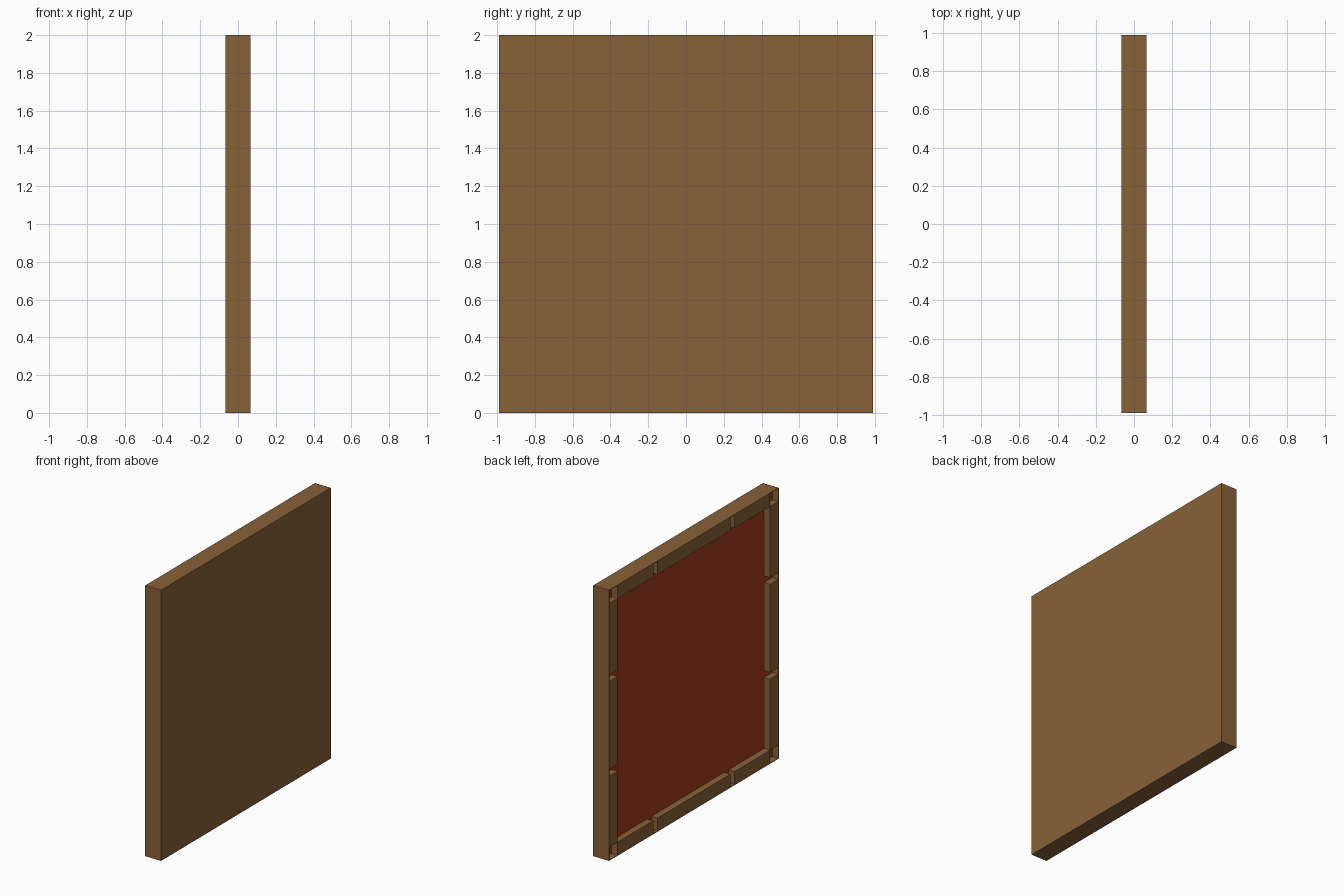
import bpy

if "Cube" in bpy.data.objects:
    bpy.data.objects.remove(bpy.data.objects["Cube"])

HX, HY, H = 0.065, 0.99, 2.0      # half thickness, half width, height
FLOOR = -0.015                    # depth of the recessed red sheet
RIM = 0.1                         # width of the batten border
WALL = 0.004                      # thin outer skin
GAP = 0.05                        # space between battens


def material(name, color):
    m = bpy.data.materials.new(name)
    m.diffuse_color = (*color, 1)
    m.use_nodes = True
    m.node_tree.nodes["Principled BSDF"].inputs["Base Color"].default_value = m.diffuse_color
    return m


wood = material("wood", (0.25, 0.122, 0.04))
red = material("red", (0.39, 0.045, 0.014))


def box(name, x, y, z, mat):
    """Box from (min, max) ranges on each axis."""
    bpy.ops.mesh.primitive_cube_add(size=1, location=[sum(r) / 2 for r in (x, y, z)])
    o = bpy.context.object
    o.scale = [r[1] - r[0] for r in (x, y, z)]
    bpy.ops.object.transform_apply(location=False, rotation=False, scale=True)
    o.name = name
    o.data.materials.append(mat)
    return o


# Face board and recessed red sheet
box("face_board", (FLOOR + 0.005, HX), (-HY, HY), (0, H), wood)
box("red_sheet", (FLOOR, FLOOR + 0.005), (-HY + WALL, HY - WALL), (WALL, H - WALL), red)

# Thin outer skin around the open side
depth = (-HX, FLOOR + 0.005)
for s, side in ((-1, "front"), (1, "back")):
    box(side + "_skin", depth, sorted((s * HY, s * (HY - WALL))), (0, H), wood)
inner_y = (-HY + WALL, HY - WALL)
box("bottom_skin", depth, inner_y, (0, WALL), wood)
box("top_skin", depth, inner_y, (H - WALL, H), wood)


def spans(lo, hi, cuts):
    """Split a length into pieces separated by gaps centred on the cuts."""
    starts = [lo] + [c + GAP / 2 for c in cuts]
    ends = [c - GAP / 2 for c in cuts] + [hi]
    return list(zip(starts, ends))


# Battens: three per side, open squares left at the corners
bd = (-HX, FLOOR)
for s, side in ((-1, "front"), (1, "back")):
    for z in spans(RIM, H - RIM, (0.65, 1.35)):
        box(side + "_batten", bd, sorted((s * (HY - WALL), s * (HY - RIM))), z, wood)
for y in spans(-HY + RIM, HY - RIM, (-0.45, 0.45)):
    box("bottom_batten", bd, y, (WALL, RIM), wood)
    box("top_batten", bd, y, (H - RIM, H - WALL), wood)
